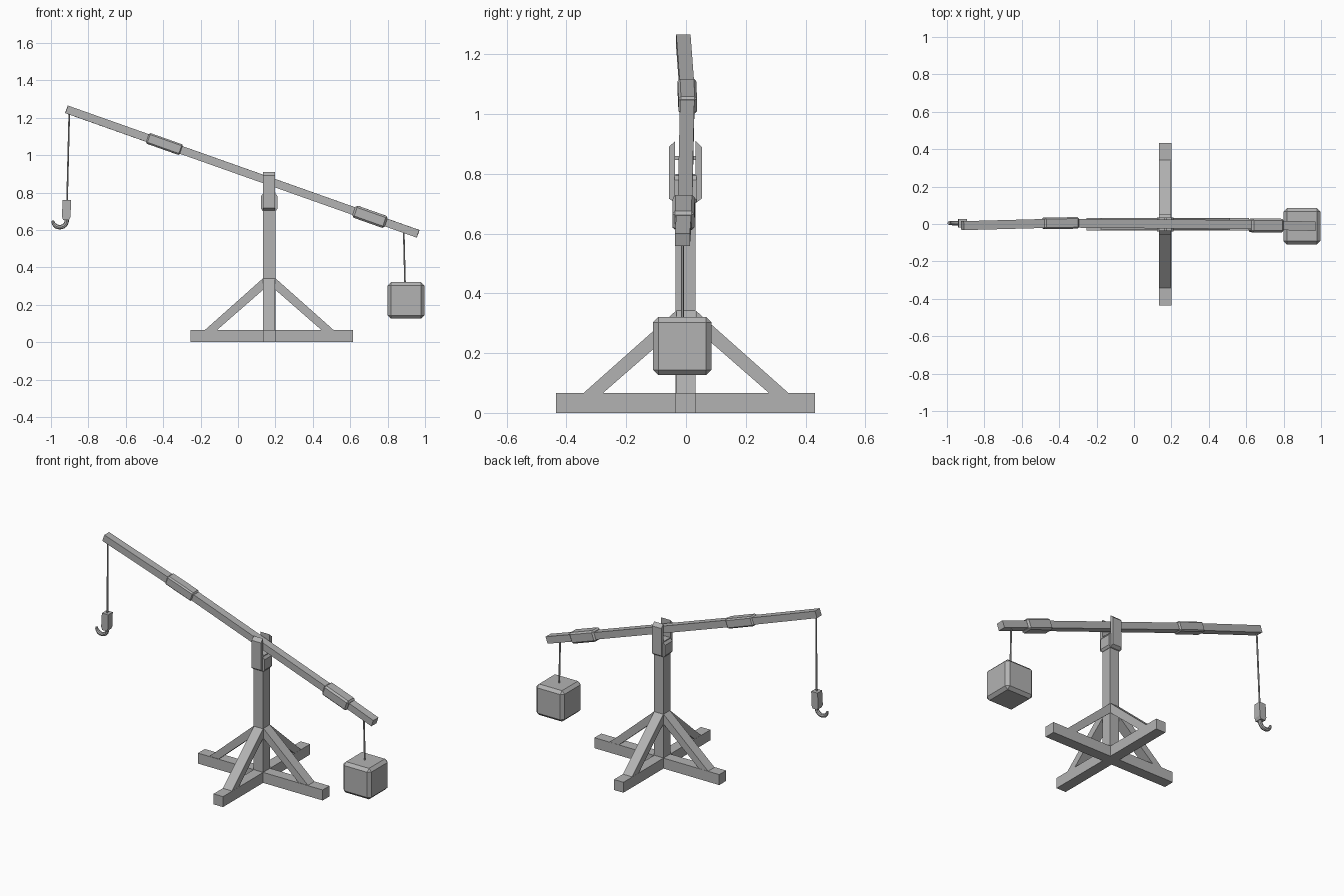
import bpy
import bmesh
from math import sin, cos, radians
from mathutils import Vector, Matrix

if "Cube" in bpy.data.objects:
    bpy.data.objects.remove(bpy.data.objects["Cube"], do_unlink=True)

grey = bpy.data.materials.new("plain grey")
grey.use_nodes = True
grey.diffuse_color = (0.45, 0.45, 0.45, 1)
grey.node_tree.nodes["Principled BSDF"].inputs["Base Color"].default_value = (0.45, 0.45, 0.45, 1)

POST_X = 0.167


def finish(name, bm):
    bmesh.ops.recalc_face_normals(bm, faces=bm.faces)
    mesh = bpy.data.meshes.new(name)
    bm.to_mesh(mesh)
    bm.free()
    mesh.materials.append(grey)
    obj = bpy.data.objects.new(name, mesh)
    bpy.context.collection.objects.link(obj)
    return obj


def box(name, low, high, bevel=0):
    low, high = Vector(low), Vector(high)
    bm = bmesh.new()
    bmesh.ops.create_cube(bm, size=1, matrix=Matrix.Translation((low + high) / 2)
                          @ Matrix.Diagonal((*(high - low), 1)))
    if bevel:
        bmesh.ops.bevel(bm, geom=bm.edges[:], offset=bevel, segments=1, affect='EDGES')
    return finish(name, bm)


def beam(name, start, end, width, height, bevel=0):
    """Square timber between two points, with its sides kept upright."""
    start, end = Vector(start), Vector(end)
    along = (end - start).normalized()
    side = Vector((0, 0, 1)).cross(along).normalized()
    up = along.cross(side)
    turn = Matrix((along, side, up)).transposed().to_4x4()
    bm = bmesh.new()
    bmesh.ops.create_cube(bm, size=1, matrix=Matrix.Translation((start + end) / 2) @ turn
                          @ Matrix.Diagonal(((end - start).length, width, height, 1)))
    if bevel:
        bmesh.ops.bevel(bm, geom=bm.edges[:], offset=bevel, segments=1, affect='EDGES')
    return finish(name, bm)


def prism(name, profile, depth, place):
    """Extrude a flat profile; place maps (u, v, w) to a model position."""
    bm = bmesh.new()
    rings = [[bm.verts.new(place(u, v, w)) for u, v in profile] for w in (-depth / 2, depth / 2)]
    bm.faces.new(rings[0])
    bm.faces.new(rings[1])
    n = len(profile)
    for i in range(n):
        j = (i + 1) % n
        bm.faces.new((rings[0][i], rings[0][j], rings[1][j], rings[1][i]))
    return finish(name, bm)


def tube(name, points, radii, sides=6):
    """Tube lying along a path in an upright plane facing the front."""
    points = [Vector(p) for p in points]
    bm = bmesh.new()
    rings = []
    for i, (p, r) in enumerate(zip(points, radii)):
        along = (points[min(i + 1, len(points) - 1)] - points[max(i - 1, 0)]).normalized()
        across = Vector((0, 1, 0))
        out = along.cross(across).normalized()
        angles = [radians(360 * k / sides) for k in range(sides)]
        rings.append([bm.verts.new(p + r * (cos(a) * across + sin(a) * out)) for a in angles])
    for a, b in zip(rings, rings[1:]):
        for k in range(sides):
            j = (k + 1) % sides
            bm.faces.new((a[k], a[j], b[j], b[k]))
    bm.faces.new(rings[0])
    bm.faces.new(rings[-1])
    return finish(name, bm)


# Crossed feet and post
box("base_beam_x", (-0.255, -0.035, 0), (0.615, 0.033, 0.066))
box("base_beam_y", (POST_X - 0.033, -0.435, 0), (POST_X + 0.033, 0.432, 0.066))
box("post", (POST_X - 0.033, -0.035, 0), (POST_X + 0.033, 0.031, 0.8))

# Four diagonal braces, as distance from the post against height
brace = [(0.32, 0.06), (0.03, 0.32), (0.0, 0.34), (0.0, 0.25), (0.03, 0.275), (0.262, 0.06)]
brace = [(0.35, 0.06), (0.033, 0.342), (0.033, 0.28), (0.285, 0.06)]
for name, dx, dy in (("left", 1, 0), ("right", -1, 0), ("front", 0, -1), ("back", 0, 1)):
    prism(name + "_brace", brace, 0.064,
          lambda u, v, w: (POST_X + dx * u + dy * w, dy * u + dx * w, v))

# Post head, cheek plates and pivot pin
head = [(-0.045, 0.715), (-0.035, 0.702), (0.035, 0.702), (0.045, 0.715),
        (0.045, 0.78), (0.033, 0.795), (-0.033, 0.795), (-0.045, 0.78)]
prism("post_head", head, 0.074, lambda u, v, w: (POST_X + u, w - 0.002, v))
cheek = [(0.034, 0.702), (0.055, 0.717), (0.055, 0.89), (0.034, 0.91)]
for name, side in (("front_cheek", -1), ("back_cheek", 1)):
    prism(name, cheek, 0.064, lambda u, v, w: (POST_X + w, side * u - 0.002, v))
box("pivot_pin", (POST_X - 0.007, -0.04, 0.846), (POST_X + 0.007, 0.04, 0.86))


def arm_point(x, y):
    return (x, y, 1.245 - 0.354 * (x + 0.917))


# Swinging arm in three spliced lengths
beam("arm_long_end", arm_point(-0.917, -0.009), arm_point(-0.36, 0.006), 0.048, 0.043)
beam("arm_middle", arm_point(-0.42, 0.005), arm_point(0.73, -0.004), 0.048, 0.043)
beam("arm_short_end", arm_point(0.66, -0.004), arm_point(0.963, -0.012), 0.05, 0.043)
beam("long_end_splice", arm_point(-0.485, 0.003), arm_point(-0.302, 0.006), 0.062, 0.06, 0.008)
beam("short_end_splice", arm_point(0.62, -0.007), arm_point(0.792, -0.009), 0.074, 0.068, 0.01)

# Hanging counterweight
tube("weight_rope", [(0.886, -0.012, 0.6), (0.893, -0.012, 0.31)], [0.005] * 2)
box("counterweight", (0.8, -0.11, 0.126), (0.996, 0.085, 0.321), 0.018)

# Hook with its rope and block
tube("hook_rope", [(-0.902, -0.008, 1.23), (-0.914, 0.004, 0.75)], [0.005] * 2)
block = [(-0.018, 0.654), (0.014, 0.654), (0.022, 0.672), (0.024, 0.76),
         (-0.02, 0.76), (-0.025, 0.672)]
prism("hook_block", block, 0.046, lambda u, v, w: (u - 0.917, w + 0.005, v))
bend = [radians(-15 * k) for k in range(13)]
path = [(-0.917, 0.005, 0.67)]
path += [(-0.953 + 0.037 * cos(a), 0.005, 0.65 + 0.035 * sin(a)) for a in bend]
tube("hook", path, [0.012] * 10 + [0.011, 0.01, 0.009, 0.007], 8)
